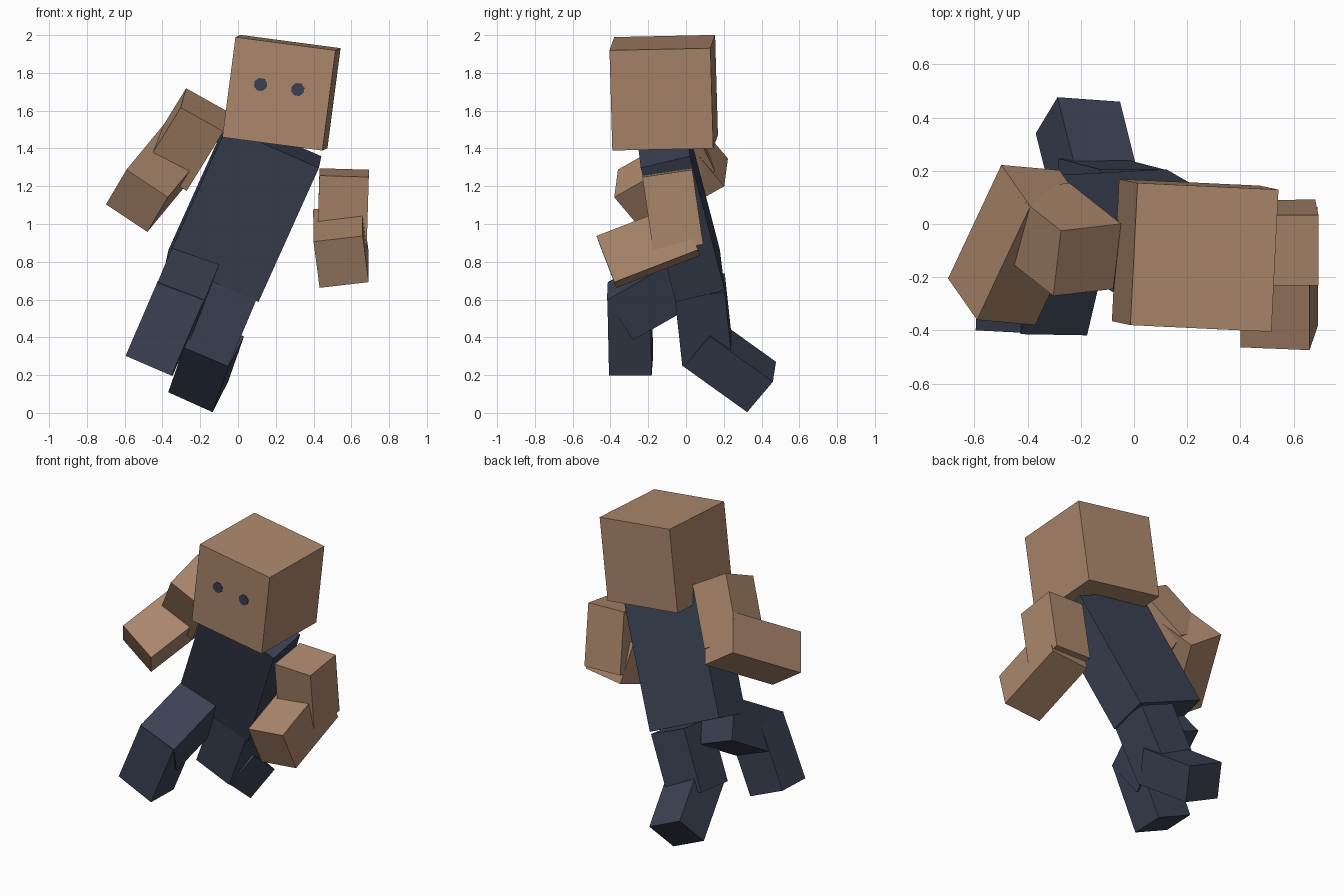
import bpy, bmesh
from mathutils import Vector, Matrix

if "Cube" in bpy.data.objects:
    bpy.data.objects.remove(bpy.data.objects["Cube"])


def material(name, rgb):
    m = bpy.data.materials.new(name)
    m.diffuse_color = (*rgb, 1)
    m.use_nodes = True
    m.node_tree.nodes["Principled BSDF"].inputs["Base Color"].default_value = m.diffuse_color
    return m


tan = material("tan_skin", (0.413, 0.246, 0.152))
navy = material("dark_navy", (0.044, 0.054, 0.088))


def frame(center, side, up):
    """Placement whose z runs along up and whose x follows side."""
    z = Vector(up).normalized()
    x = Vector(side)
    x = (x - z * x.dot(z)).normalized()
    m = Matrix((x, z.cross(x), z)).transposed().to_4x4()
    m.translation = Vector(center)
    return m


def finish(name, bm, matrix, mat):
    mesh = bpy.data.meshes.new(name)
    bm.to_mesh(mesh)
    bm.free()
    mesh.materials.append(mat)
    ob = bpy.data.objects.new(name, mesh)
    ob.matrix_world = matrix
    bpy.context.collection.objects.link(ob)
    return ob


def block(name, center, side, up, size, mat):
    bm = bmesh.new()
    bmesh.ops.create_cube(bm, size=1)
    bmesh.ops.scale(bm, vec=size, verts=bm.verts)
    m = frame(center, side, up)
    finish(name, bm, m, mat)
    return m


# Head and leaning torso
head = block("head", (0.23, -0.118, 1.695), (0.993, -0.047, -0.12),
             (0.13, -0.028, 0.99), (0.535, 0.535, 0.535), tan)
block("torso", (0.03, -0.03, 1.08), (0.914, 0.049, -0.40),
      (0.40, -0.231, 0.8875), (0.535, 0.268, 0.80), navy)

# Eyes: thin eight-sided plates on the front of the head
for name, x in (("right_eye", -0.103), ("left_eye", 0.096)):
    bm = bmesh.new()
    bmesh.ops.create_cone(bm, cap_ends=True, segments=8, radius1=0.036,
                          radius2=0.036, depth=0.008)
    bmesh.ops.rotate(bm, verts=bm.verts, cent=(0, 0, 0),
                     matrix=Matrix.Rotation(0.3927, 3, 'Z'))
    bmesh.ops.rotate(bm, verts=bm.verts, cent=(0, 0, 0),
                     matrix=Matrix.Rotation(1.5708, 3, 'X'))
    bmesh.ops.translate(bm, verts=bm.verts, vec=(x, -0.268, 0.036))
    finish(name, bm, head, navy)

# Right arm: swung back at the shoulder, bent forward at the elbow
block("right_upper_arm", (-0.273, -0.058, 1.447), (0.868, 0.10, -0.486),
      (0.483, -0.383, 0.784), (0.26, 0.267, 0.40), tan)
block("right_forearm", (-0.435, -0.079, 1.244), (0.83, -0.075, -0.555),
      (0.378, 0.806, 0.457), (0.264, 0.264, 0.53), tan)

# Left arm: hanging, bent forward at the elbow
block("left_upper_arm", (0.556, -0.07, 1.074), (1, 0, -0.02),
      (0.03, -0.145, 0.99), (0.262, 0.267, 0.40), tan)
block("left_forearm", (0.545, -0.20, 0.885), (0.99, -0.04, 0.115),
      (-0.004, 0.932, 0.36), (0.262, 0.264, 0.475), tan)

# Right leg: knee raised to the front
block("right_thigh", (-0.295, -0.155, 0.648), (0.93, -0.04, -0.37),
      (0.20, 0.85, 0.486), (0.266, 0.266, 0.45), navy)
block("right_shin", (-0.385, -0.295, 0.448), (0.93, -0.03, -0.37),
      (0.395, -0.02, 0.918), (0.264, 0.226, 0.43), navy)

# Left leg: trailing, shin kicked back
block("left_thigh", (-0.09, 0.093, 0.492), (0.92, 0, -0.39),
      (0.385, -0.10, 0.915), (0.262, 0.266, 0.40), navy)
block("left_shin", (-0.169, 0.233, 0.257), (0.237, -0.025, -0.10),
      (0.20, -0.795, 0.57), (0.258, 0.226, 0.42), navy)
